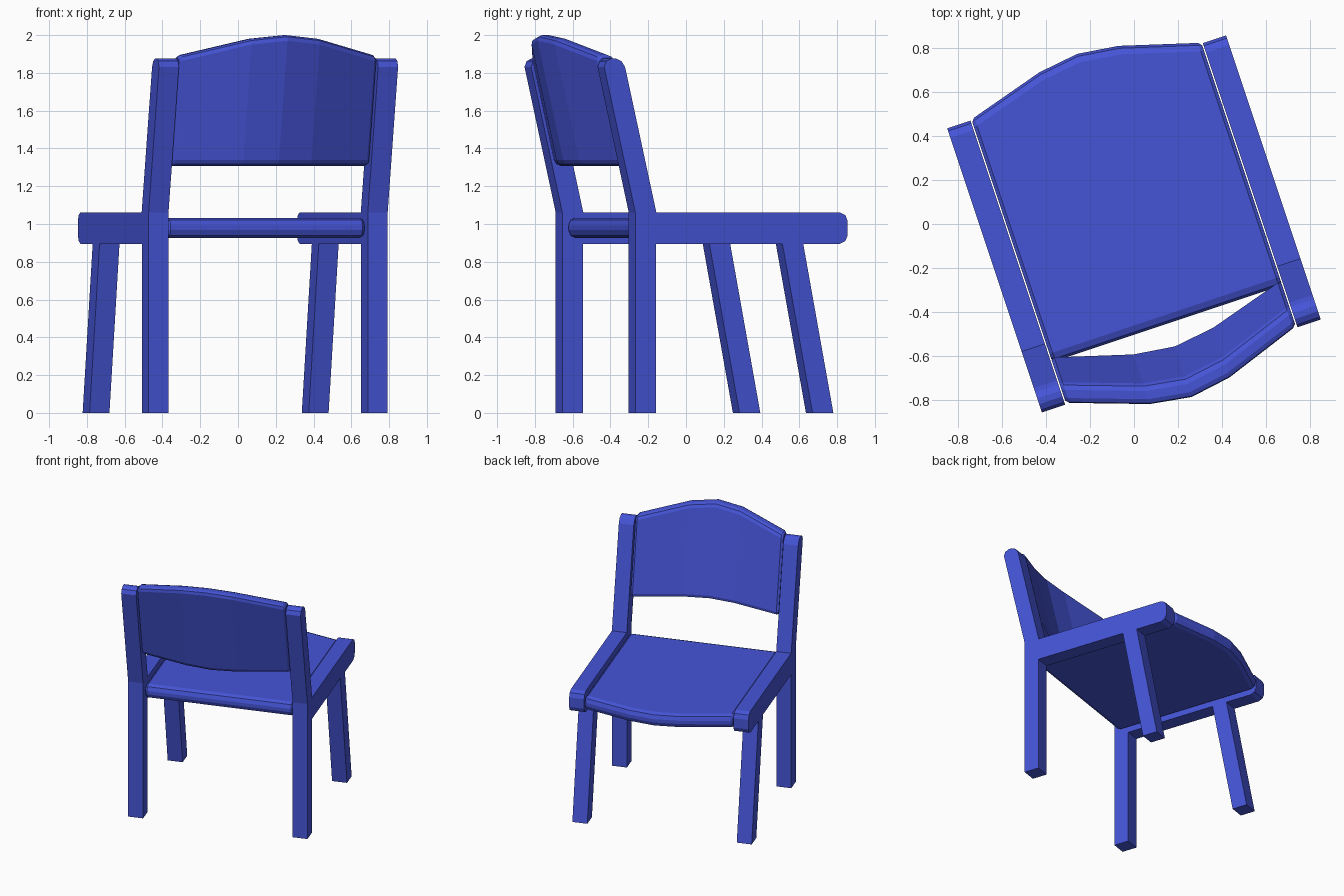
import bpy, bmesh, math

if "Cube" in bpy.data.objects:
    bpy.data.objects.remove(bpy.data.objects["Cube"])

TURN = math.atan2(1, 3)      # the whole chair is turned about z
LEAN = 0.226                 # backward lean of the back posts and backrest

blue = bpy.data.materials.new("blue_paint")
blue.diffuse_color = (0.06, 0.09, 0.68, 1)
blue.use_nodes = True
blue.node_tree.nodes["Principled BSDF"].inputs["Base Color"].default_value = blue.diffuse_color


def loft(name, sections, mirror=False):
    """Skin closed loops of 3D points, cap both ends."""
    bm = bmesh.new()
    rings = [[bm.verts.new(p) for p in s] for s in sections]
    n = len(rings[0])
    for a, b in zip(rings, rings[1:]):
        for i in range(n):
            j = (i + 1) % n
            bm.faces.new((a[i], a[j], b[j], b[i]))
    bm.faces.new(rings[0][::-1])
    bm.faces.new(rings[-1])
    bmesh.ops.recalc_face_normals(bm, faces=bm.faces)
    me = bpy.data.meshes.new(name)
    bm.to_mesh(me)
    bm.free()
    me.materials.append(blue)
    ob = bpy.data.objects.new(name, me)
    bpy.context.collection.objects.link(ob)
    ob.rotation_euler.z = TURN
    if mirror:
        ob.modifiers.new("other_side", 'MIRROR')
    return ob


def side_part(name, profile):
    """Prism of a side profile (y, z), mirrored to both sides."""
    loft(name, [[(x, y, z) for y, z in profile] for x in (0.556, 0.667)], True)


def rounded(x, y0, y1, z0, z1, r, inset=0, lean=0):
    """Rounded rectangular section at x, optionally leaning back."""
    y0, y1, z0, z1 = y0 + inset, y1 - inset, z0 + inset, z1 - inset
    r -= inset
    pts = []
    for k, (cy, cz) in enumerate(((y1 - r, z1 - r), (y0 + r, z1 - r),
                                  (y0 + r, z0 + r), (y1 - r, z0 + r))):
        for s in range(3):
            a = math.radians(90 * k + 45 * s)
            y, z = cy + r * math.cos(a), cz + r * math.sin(a)
            pts.append((x, y - lean * (z - 1.06), z))
    return pts


# Arm-height rail, back leg and leaning post as one side frame
side_part("side_frame", [
    (-0.39, 0), (-0.39, 0.895), (0.635, 0.895), (0.667, 0.91), (0.68, 0.94),
    (0.68, 1.015), (0.667, 1.047), (0.635, 1.062), (-0.388, 1.062),
    (-0.562, 1.83), (-0.582, 1.862), (-0.612, 1.876), (-0.64, 1.876),
    (-0.667, 1.862), (-0.679, 1.832), (-0.505, 1.062), (-0.505, 0)])

# Raked front legs
side_part("front_leg", [(0.484, 0), (0.60, 0), (0.431, 0.9), (0.315, 0.9)])

# Shared bow across the width: x, depth of bow, rise of top edge, edge inset
STATIONS = [(-0.55, 0, 0, 0.012), (-0.535, 0.004, 0.004, 0),
            (-0.19, 0.105, 0.09, 0), (0, 0.13, 0.11, 0),
            (0.19, 0.105, 0.09, 0), (0.535, 0.004, 0.004, 0),
            (0.55, 0, 0, 0.012)]

# Seat with bowed front edge
loft("seat", [rounded(x, -0.477, 0.684 + bow, 0.927, 1.033, 0.04, inset)
              for x, bow, rise, inset in STATIONS])

# Curved backrest with crowned top
loft("backrest", [rounded(x, -0.492 - bow, -0.393 - bow, 1.308, 1.89 + rise,
                          0.03, inset, LEAN)
                  for x, bow, rise, inset in STATIONS])
